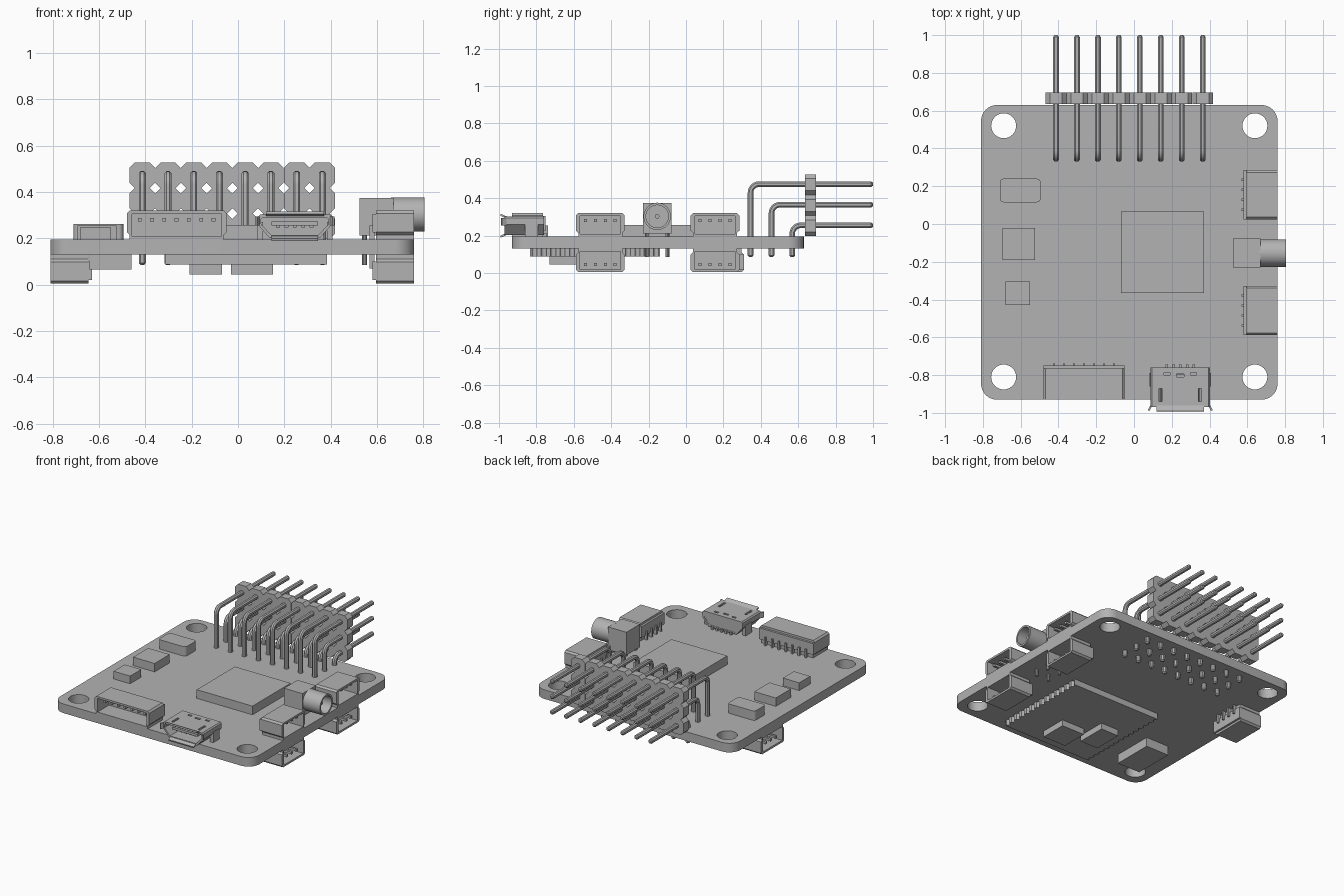
import bpy, bmesh, math
from mathutils import Matrix, Vector

if "Cube" in bpy.data.objects:
    bpy.data.objects.remove(bpy.data.objects["Cube"])

GREY = bpy.data.materials.new("plain grey")
GREY.diffuse_color = (0.45, 0.45, 0.45, 1)
GREY.use_nodes = True
GREY.node_tree.nodes["Principled BSDF"].inputs["Base Color"].default_value = GREY.diffuse_color


def add(name, bm, smooth=False, matrix=None):
    if matrix:
        bmesh.ops.transform(bm, matrix=matrix, verts=bm.verts)
    bmesh.ops.recalc_face_normals(bm, faces=bm.faces)
    me = bpy.data.meshes.new(name)
    bm.to_mesh(me)
    bm.free()
    me.materials.append(GREY)
    ob = bpy.data.objects.new(name, me)
    bpy.context.collection.objects.link(ob)
    if smooth:
        bpy.ops.object.select_all(action='DESELECT')
        ob.select_set(True)
        bpy.context.view_layer.objects.active = ob
        bpy.ops.object.shade_smooth_by_angle(angle=math.radians(35))
    return ob


def box(bm, x0, x1, y0, y1, z0, z1):
    m = Matrix.Translation(((x0 + x1) / 2, (y0 + y1) / 2, (z0 + z1) / 2)) @ \
        Matrix.Diagonal((x1 - x0, y1 - y0, z1 - z0, 1))
    return bmesh.ops.create_cube(bm, size=1, matrix=m)["verts"]


def slab(bm, loops, axis, lo, hi):
    """Extrude an outline (first loop) with holes (other loops) along an axis."""
    place = {'x': lambda a, b, t: (t, a, b), 'y': lambda a, b, t: (a, t, b),
             'z': lambda a, b, t: (a, b, t)}[axis]
    edges = []
    for loop in loops:
        vs = [bm.verts.new(place(a, b, lo)) for a, b in loop]
        edges += [bm.edges.new((vs[i - 1], vs[i])) for i in range(len(vs))]
    if len(loops) == 1:
        faces = [bm.faces.new(vs)]
    else:
        geom = bmesh.ops.triangle_fill(bm, edges=edges, use_beauty=True)["geom"]
        faces = [f for f in geom if isinstance(f, bmesh.types.BMFace)]
    new = bmesh.ops.extrude_face_region(bm, geom=faces, use_keep_orig=True)["geom"]
    bmesh.ops.translate(bm, vec=Vector(place(0, 0, hi - lo)),
                        verts=[g for g in new if isinstance(g, bmesh.types.BMVert)])


def arc(cx, cy, r, a0, a1, n):
    return [(cx + r * math.cos(math.radians(a0 + (a1 - a0) * i / n)),
             cy + r * math.sin(math.radians(a0 + (a1 - a0) * i / n))) for i in range(n + 1)]


def circle(cx, cy, r, n=32):
    return arc(cx, cy, r, 0, 360, n)[:-1]


def rounded(x0, x1, y0, y1, r, n=8):
    return (arc(x1 - r, y1 - r, r, 0, 90, n) + arc(x0 + r, y1 - r, r, 90, 180, n) +
            arc(x0 + r, y0 + r, r, 180, 270, n) + arc(x1 - r, y0 + r, r, 270, 360, n))


# Circuit board with four mounting holes
bm = bmesh.new()
slab(bm, [rounded(-0.81, 0.76, -0.93, 0.63, 0.085)] +
     [circle(x, y, 0.066) for x in (-0.69, 0.64) for y in (-0.81, 0.52)], 'z', 0.13, 0.195)
add("circuit_board", bm, True)

# Flat chips and blocks on both faces
for name, b in {
    "main_chip": (-0.07, 0.37, -0.365, 0.065, 0.195, 0.257),
    "middle_chip": (-0.695, -0.525, -0.19, -0.02, 0.195, 0.255),
    "small_chip": (-0.68, -0.55, -0.43, -0.305, 0.195, 0.25),
    "underside_block": (-0.64, -0.46, -0.71, -0.42, 0.065, 0.13),
    "module_chip_a": (-0.03, 0.15, -0.73, -0.54, 0.045, 0.09),
    "module_chip_b": (-0.21, -0.07, -0.62, -0.41, 0.045, 0.09),
}.items():
    bm = bmesh.new()
    box(bm, *b)
    add(name, bm)
bm = bmesh.new()
slab(bm, [rounded(-0.71, -0.495, 0.115, 0.24, 0.02, 4)], 'z', 0.195, 0.262)
add("rounded_chip", bm, True)

# Underside module with scalloped side edges
bm = bmesh.new()
notches = [-0.81 + 0.05 * i for i in range(14)]
outline = [(0.385, -0.835)]
for y in notches:
    outline += arc(0.385, y, 0.014, 270, 90, 6)
outline += [(0.385, -0.14), (-0.315, -0.14)]
for y in reversed(notches):
    outline += arc(-0.315, y, 0.014, 90, -90, 6)
outline.append((-0.315, -0.835))
slab(bm, [outline], 'z', 0.088, 0.13)
add("scalloped_module", bm)

# Angled pin header: three rows of eight pins and chamfered housing cells
COLS = [-0.413 + 0.111 * i for i in range(8)]
ROWS = [(0.345, 0.475), (0.457, 0.365), (0.568, 0.255)]


def bent_pin(bm, x, y, z, w=0.015, c=0.007, r=0.045):
    path = [(y, 0.085, 0, 0.5), (y, 0.093, 0, 1)]
    path += [(y + r - r * math.cos(a), z - r + r * math.sin(a), a, 1)
             for a in [math.pi / 2 * i / 6 for i in range(7)]]
    path += [(0.99, z, math.pi / 2, 1), (1.0, z, math.pi / 2, 0.5)]
    prof = [(w, c), (c, w), (-c, w), (-w, c), (-w, -c), (-c, -w), (c, -w), (w, -c)]
    rings = [[bm.verts.new((x + a * s, py - b * s * math.cos(t), pz + b * s * math.sin(t)))
              for a, b in prof] for py, pz, t, s in path]
    for p, q in zip(rings, rings[1:]):
        for i in range(8):
            bm.faces.new((p[i - 1], p[i], q[i], q[i - 1]))
    bm.faces.new(rings[0])
    bm.faces.new(rings[-1])


pins, cells = bmesh.new(), bmesh.new()
for x in COLS:
    for y, z in ROWS:
        bent_pin(pins, x, y, z)
        h, k = 0.0553, 0.032
        slab(cells, [[(x + a, z - 0.003 + b) for a, b in
                      ((h, k), (k, h), (-k, h), (-h, k), (-h, -k), (-k, -h), (k, -h), (h, -k))]],
             'y', 0.635, 0.695)
add("header_pins", pins, True)
add("header_housing", cells)


# Plug sockets: local opening faces -y, mounted on z = 0
def socket(name, width, count, loc, turn=0, under=False):
    h, d, w = 0.125, 0.18, width / 2
    m = Matrix.Translation(loc) @ Matrix.Rotation(math.radians(turn), 4, 'Z') @ \
        Matrix.Diagonal((1, 1, -1 if under else 1, 1))
    bm = bmesh.new()
    outer = [(-w + 0.012, 0), (w - 0.012, 0), (w - 0.012, 0.02), (w, 0.032), (w, h - 0.012),
             (w - 0.012, h), (-w + 0.012, h), (-w, h - 0.012), (-w, 0.032), (-w + 0.012, 0.02)]
    inner = [(-w + 0.022, 0.014), (w - 0.022, 0.014), (w - 0.022, h - 0.014), (-w + 0.022, h - 0.014)]
    slab(bm, [outer, inner], 'y', 0, 0.13)
    slab(bm, [outer], 'y', 0.13, d - 0.015)
    box(bm, -w, w, d - 0.015, d, 0.03, h - 0.015)
    add(name + "_shell", bm, False, m)
    bm = bmesh.new()
    for i in range(count):
        x = (i - (count - 1) / 2) * 0.053
        box(bm, x - 0.008, x + 0.008, 0.03, 0.135, 0.077, 0.093)
        box(bm, x - 0.006, x + 0.006, d - 0.01, d + 0.012, 0, 0.06)
    add(name + "_contacts", bm, False, m)


socket("front_socket", 0.43, 7, (-0.265, -0.93, 0.195))
for i, y in enumerate((0.155, -0.458)):
    socket(f"right_top_socket_{i}", 0.26, 4, (0.76, y, 0.195), 90)
    socket(f"right_under_socket_{i}", 0.26, 4, (0.76, y, 0.13), 90, True)
socket("left_under_socket", 0.26, 4, (-0.81, 0.18, 0.13), -90, True)

# Antenna socket: block, hollow barrel, centre contact and legs
bm = bmesh.new()
box(bm, 0.525, 0.67, -0.23, -0.078, 0.212, 0.375)
add("antenna_block", bm)
bm = bmesh.new()
slab(bm, [circle(-0.154, 0.303, 0.073), circle(-0.154, 0.303, 0.06)], 'x', 0.66, 0.805)
slab(bm, [circle(-0.154, 0.303, 0.012, 12)], 'x', 0.66, 0.77)
add("antenna_barrel", bm, True)
bm = bmesh.new()
for x in (0.545, 0.645):
    for y in (-0.21, -0.1):
        slab(bm, [circle(x, y, 0.011, 10)], 'z', 0.085, 0.22)
add("antenna_legs", bm, True)

# Data port: tapered hollow shell with slots cut through the top
CX = 0.245


def port_profile(t):
    half = [(0.15 - t, 0.303 - t), (0.158 - t, 0.295 - t), (0.158 - t, 0.258 + t * 0.4),
            (0.11 - t * 0.6, 0.203 + t)]
    return [(CX + a, b) for a, b in half] + [(CX - a, b) for a, b in reversed(half)]


bm = bmesh.new()
slab(bm, [port_profile(0), port_profile(0.012)], 'y', -0.97, -0.76)
shell = add("port_shell", bm)
bm = bmesh.new()
for s in (-1, 1):
    for dx, w, y0, y1 in ((0.105, 0.016, -0.94, -0.87), (0.07, 0.03, -0.80, -0.785)):
        box(bm, CX + s * dx - w / 2, CX + s * dx + w / 2, y0, y1, 0.28, 0.34)
box(bm, CX - 0.02, CX + 0.02, -0.81, -0.795, 0.28, 0.34)
cutter = add("port_slot_cutter", bm)
cutter.hide_render = True
cutter.hide_viewport = True
mod = shell.modifiers.new("slots", 'BOOLEAN')
mod.operation = 'DIFFERENCE'
mod.object = cutter

# Data port: flared lips, tongue, rear filler and solder tabs
bm = bmesh.new()
slab(bm, [[(-0.96, 0.291), (-0.96, 0.303), (-0.99, 0.316), (-0.993, 0.306)]], 'x', CX - 0.125, CX + 0.125)
slab(bm, [[(-0.96, 0.215), (-0.96, 0.203), (-0.99, 0.189), (-0.993, 0.199)]], 'x', CX - 0.1, CX + 0.1)
for s in (-1, 1):
    slab(bm, [[(CX + s * a, b) for a, b in
               ((0.147, -0.96), (0.158, -0.96), (0.172, -0.985), (0.163, -0.99))]], 'z', 0.255, 0.295)
    cx = CX + s * 0.15
    box(bm, cx - 0.012, cx + 0.012, -0.86, -0.79, 0.195, 0.27)
add("port_lips_and_tabs", bm)
bm = bmesh.new()
slab(bm, [port_profile(0.011)], 'y', -0.80, -0.762)
box(bm, CX - 0.1, CX + 0.1, -0.95, -0.79, 0.255, 0.272)
for i in range(5):
    x = CX + (i - 2) * 0.036
    box(bm, x - 0.008, x + 0.008, -0.94, -0.8, 0.247, 0.256)
    box(bm, x - 0.007, x + 0.007, -0.77, -0.745, 0.195, 0.215)
add("port_tongue", bm)
